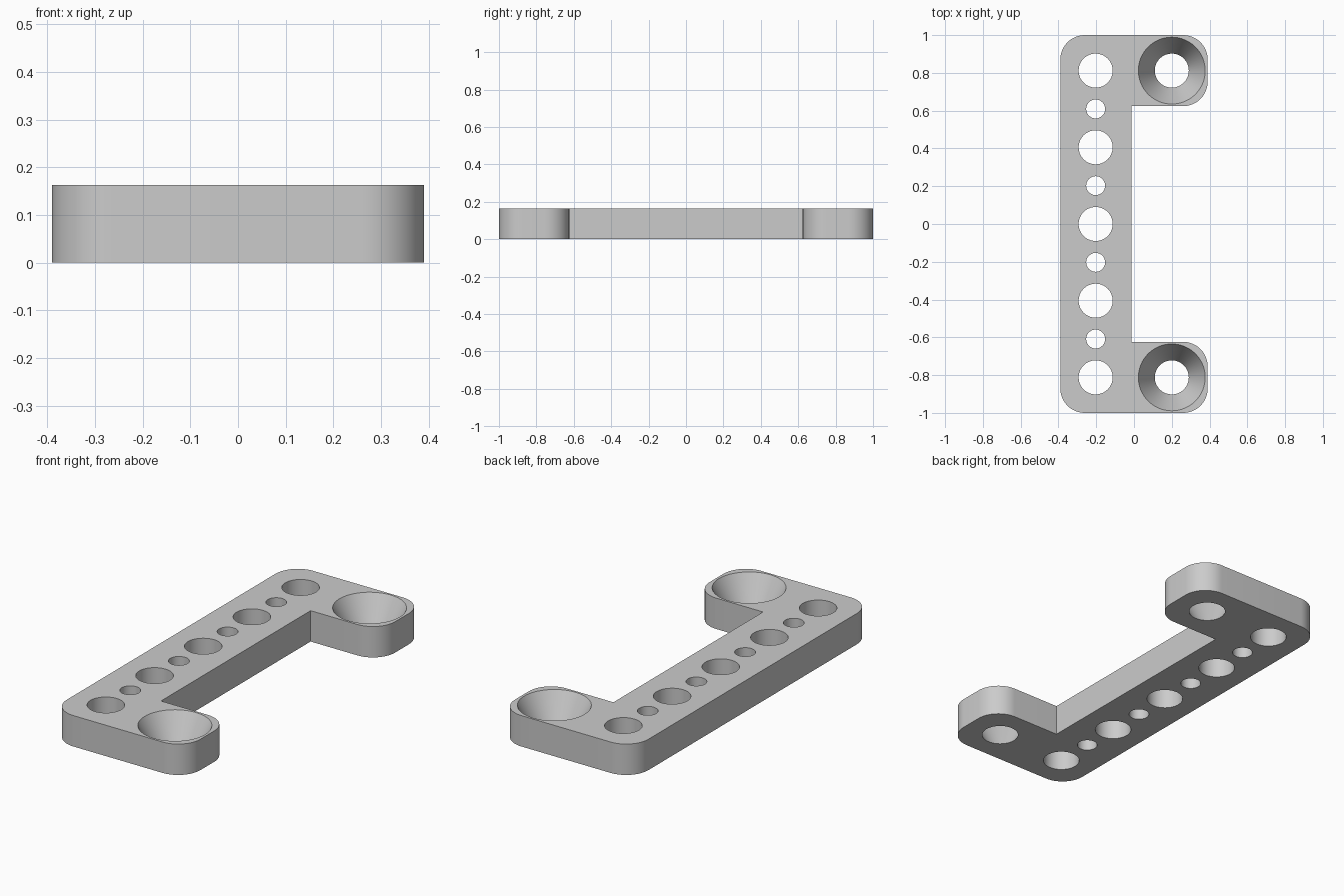
import bpy, bmesh
from math import sin, cos, pi, radians

if "Cube" in bpy.data.objects:
    bpy.data.objects.remove(bpy.data.objects["Cube"])

THICK = 0.163
HALF_X, HALF_Y = 0.39, 1.0
INNER_X, INNER_Y = -0.013, 0.624
CORNER = 0.13
ROW_X, ARM_X = -0.203, 0.2
PITCH = 0.203
BIG, SMALL, SINK = 0.09, 0.05, 0.177


def arc(cx, cy, r, start, sweep, steps):
    return [(cx + r * cos(start + sweep * i / steps),
             cy + r * sin(start + sweep * i / steps)) for i in range(steps + 1)]


def circle(cx, cy, r, steps=64):
    return arc(cx, cy, r, 0, 2 * pi, steps)[:-1]


# C-shaped outline: upper half, then its mirror image
ax, ay = HALF_X - CORNER, HALF_Y - CORNER
upper = [(INNER_X, INNER_Y)]
upper += arc(ax, INNER_Y + CORNER, CORNER, -pi / 2, pi / 2, 16)
upper += arc(ax, ay, CORNER, 0, pi / 2, 16)
upper += arc(-ax, ay, CORNER, pi / 2, pi / 2, 16)
outline = upper + [(x, -y) for x, y in reversed(upper)]

# Each wall is a pair of loops: bottom and top
walls = [(outline, outline)]
for i in range(-4, 5):
    hole = circle(ROW_X, i * PITCH, SMALL if i % 2 else BIG)
    walls.append((hole, hole))
for side in (-1, 1):
    y = side * 4 * PITCH
    walls.append((circle(ARM_X, y, BIG), circle(ARM_X, y, SINK)))

bm = bmesh.new()
caps = ([], [])
for pair in walls:
    rings = []
    for points, z, cap in zip(pair, (0, THICK), caps):
        ring = [bm.verts.new((x, y, z)) for x, y in points]
        cap += [bm.edges.new((ring[i - 1], ring[i])) for i in range(len(ring))]
        rings.append(ring)
    low, high = rings
    for i in range(len(low)):
        bm.faces.new((low[i - 1], low[i], high[i], high[i - 1]))

# Flat bottom and top faces with the holes left open
for cap, direction in zip(caps, (-1, 1)):
    bmesh.ops.triangle_fill(bm, edges=cap, use_beauty=True, normal=(0, 0, direction))
bmesh.ops.recalc_face_normals(bm, faces=bm.faces)

mesh = bpy.data.meshes.new("mounting_bracket")
bm.to_mesh(mesh)
bm.free()
bracket = bpy.data.objects.new("mounting_bracket", mesh)
bpy.context.collection.objects.link(bracket)

# Plain grey finish
grey = bpy.data.materials.new("light_grey")
grey.use_nodes = True
colour = (0.6, 0.6, 0.6, 1)
grey.diffuse_color = colour
grey.node_tree.nodes["Principled BSDF"].inputs["Base Color"].default_value = colour
mesh.materials.append(grey)

bpy.ops.object.select_all(action="DESELECT")
bracket.select_set(True)
bpy.context.view_layer.objects.active = bracket
bpy.ops.object.shade_smooth_by_angle(angle=radians(30))
